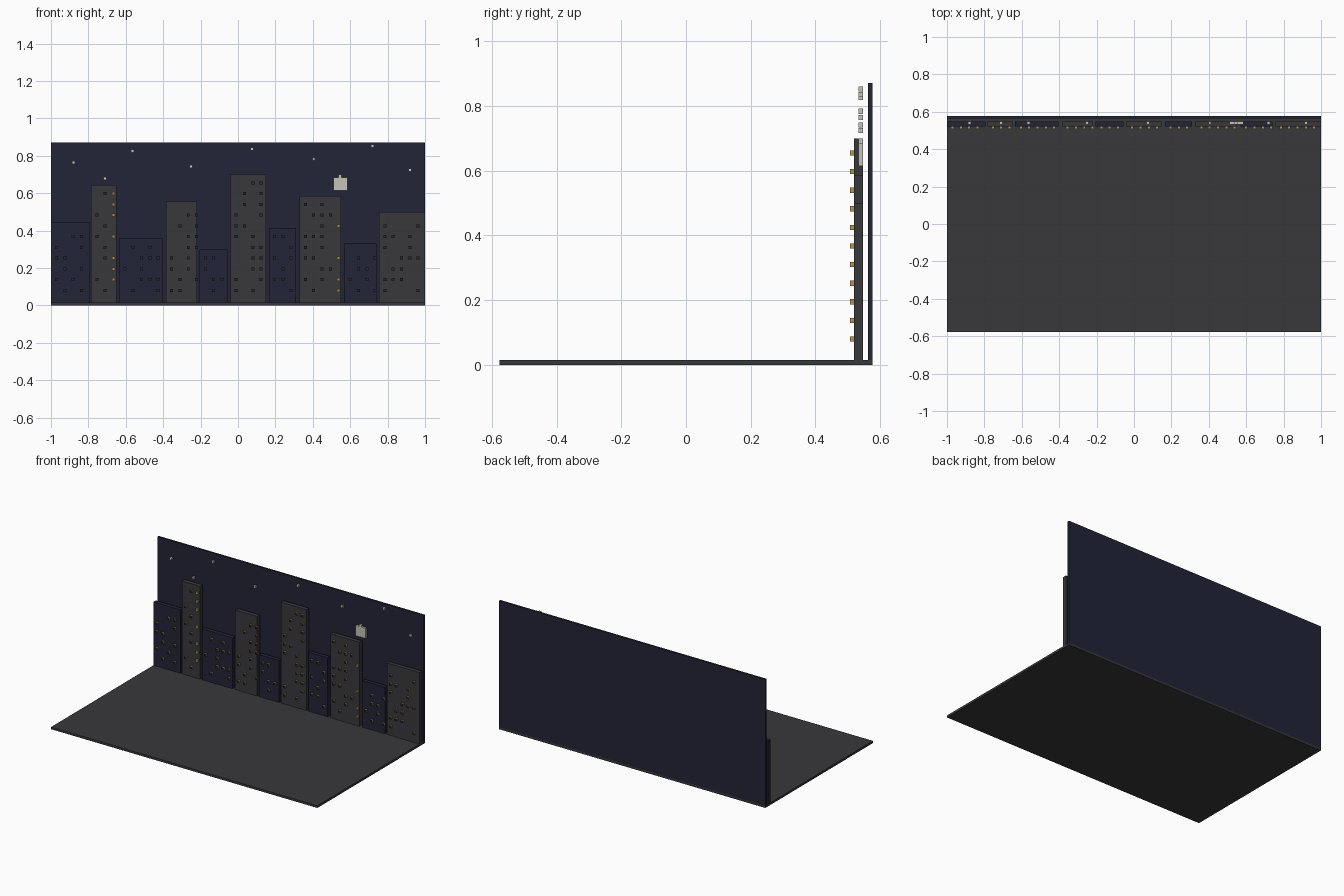
import bpy, bmesh, random
from mathutils import Vector

random.seed(4)
cube = bpy.data.objects.get("Cube")
if cube:
    bpy.data.objects.remove(cube)


def make_material(name, rgb):
    mat = bpy.data.materials.new(name)
    mat.use_nodes = True
    colour = (*rgb, 1)
    mat.diffuse_color = colour
    mat.node_tree.nodes["Principled BSDF"].inputs["Base Color"].default_value = colour
    return mat


GREY = make_material("concrete grey", (0.04, 0.038, 0.043))
NAVY = make_material("night navy", (0.016, 0.017, 0.039))
AMBER = make_material("window amber", (0.45, 0.30, 0.08))
DARK = make_material("window dark", (0.02, 0.02, 0.025))
PALE = make_material("pale light", (0.55, 0.55, 0.48))


def add_box(bm, low, high):
    """Adds a box between two corners and returns its faces."""
    low, high = Vector(low), Vector(high)
    verts = bmesh.ops.create_cube(bm, size=1)["verts"]
    for v in verts:
        v.co = (low + high) / 2 + v.co * (high - low)
    return {f for v in verts for f in v.link_faces}


def finish(bm, name, *materials):
    mesh = bpy.data.meshes.new(name)
    bm.normal_update()
    bm.to_mesh(mesh)
    bm.free()
    for mat in materials:
        mesh.materials.append(mat)
    obj = bpy.data.objects.new(name, mesh)
    bpy.context.collection.objects.link(obj)


def box(name, low, high, mat):
    bm = bmesh.new()
    add_box(bm, low, high)
    finish(bm, name, mat)


# Ground slab and night sky wall
FLOOR = 0.015
box("ground", (-1, -0.577, 0), (1, 0.577, FLOOR), GREY)
box("sky_wall", (-1, 0.563, FLOOR), (1, 0.577, 0.872), NAVY)

# Skyline: left edge, right edge, height; navy and grey alternate
skyline = [(-1, -0.795, 0.445), (-0.785, -0.65, 0.645), (-0.635, -0.405, 0.36),
           (-0.385, -0.22, 0.555), (-0.205, -0.055, 0.30), (-0.04, 0.15, 0.70),
           (0.165, 0.31, 0.415), (0.33, 0.55, 0.585), (0.57, 0.74, 0.33),
           (0.755, 1, 0.50)]
FRONT, BACK = 0.52, 0.548
HALF = 0.008

for i, (left, right, height) in enumerate(skyline):
    box(f"building_{i + 1}", (left, FRONT, FLOOR), (right, BACK, height),
        GREY if i % 2 else NAVY)

    # Window blocks on a regular grid, about half of them present
    bm = bmesh.new()
    columns = int((right - left - 0.03) / 0.0445) + 1
    rows = int((height - 0.04 - 0.08) / 0.0575) + 1
    for row in range(rows):
        z = 0.08 + 0.0575 * row
        for column in random.sample(range(columns), (columns + row % 2) // 2):
            x = left + 0.03 + 0.0445 * column
            faces = add_box(bm, (x - HALF, 0.508, z - HALF), (x + HALF, FRONT, z + HALF))
            lit = i in (1, 7) and column == columns - 1
            for f in faces:
                f.normal_update()
                f.material_index = int(f.normal.y < -0.5 and not lit)
    finish(bm, f"windows_{i + 1}", AMBER, DARK)

# Moon and stars hanging in front of the sky
box("moon", (0.51, 0.533, 0.615), (0.585, BACK, 0.685), PALE)
stars = [(-0.88, 0.765), (-0.71, 0.68), (-0.565, 0.827), (-0.25, 0.742), (0.075, 0.836),
         (0.405, 0.784), (0.545, 0.692), (0.72, 0.853), (0.92, 0.725)]
bm = bmesh.new()
for x, z in stars:
    add_box(bm, (x - HALF, 0.533, z - HALF), (x + HALF, BACK, z + HALF))
finish(bm, "stars", PALE)
